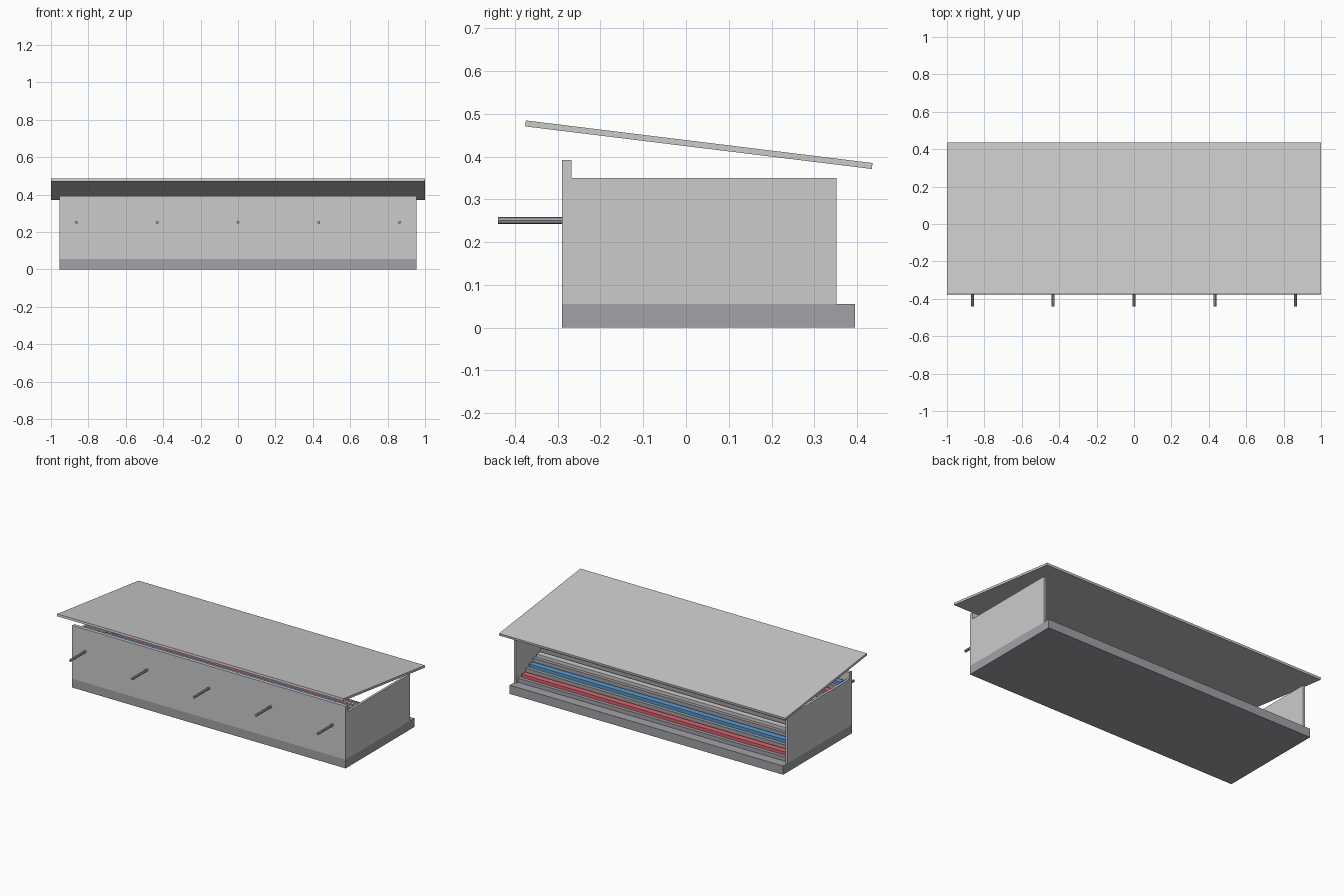
import bpy, math

if "Cube" in bpy.data.objects:
    bpy.data.objects.remove(bpy.data.objects["Cube"])


def material(name, rgb):
    m = bpy.data.materials.new(name)
    m.diffuse_color = (*rgb, 1)
    m.use_nodes = True
    m.node_tree.nodes["Principled BSDF"].inputs["Base Color"].default_value = m.diffuse_color
    return m


def box(name, x, y, z, mat=None):
    """Box from (min, max) pairs."""
    bpy.ops.mesh.primitive_cube_add(size=1)
    o = bpy.context.object
    o.name = name
    o.location = [(a + b) / 2 for a, b in (x, y, z)]
    o.scale = [b - a for a, b in (x, y, z)]
    bpy.ops.object.transform_apply(location=False, rotation=False, scale=True)
    if mat:
        o.data.materials.append(mat)
    return o


concrete = material("concrete", (0.36, 0.36, 0.39))
steel = material("steel", (0.4, 0.4, 0.42))
seat_mats = [material("seat_red", (0.7, 0.13, 0.16)),
             material("seat_blue", (0.1, 0.32, 0.62)),
             material("seat_white", (0.75, 0.75, 0.77))]

HALF = 0.955      # half width of the stand
WALL = 0.015      # side wall thickness
BACK = -0.268     # inner face of the rear wall
INNER = HALF - WALL

# Base slab and rear wall
box("base", (-HALF, HALF), (-0.29, 0.395), (0, 0.055), concrete)
box("rear_wall", (-HALF, HALF), (-0.29, BACK), (0.055, 0.392))

# Side walls
for side, name in ((-1, "left"), (1, "right")):
    xs = sorted((side * INNER, side * HALF))
    box(f"{name}_side_wall", xs, (BACK, 0.352), (0.055, 0.35))

# Stepped tiers, each with a bench in repeating colours
ROWS, DEPTH, RISE = 8, 0.075, 0.035
for i in range(ROWS):
    front = 0.335 - DEPTH * i
    rear = BACK if i == ROWS - 1 else front - DEPTH
    top = 0.08 + RISE * i
    box(f"tier_{i + 1}", (-INNER, INNER), (rear, front), (0.055, top), concrete)
    box(f"bench_{i + 1}", (-INNER + 0.01, INNER - 0.01),
        (front - 0.06, front - 0.022), (top, top + 0.02), seat_mats[i % 3])

# Sloping roof panel
roof = box("roof", (-1, 1), (-0.4085, 0.4085), (-0.007, 0.007))
roof.location = (0, 0.03, 0.428)
roof.rotation_euler.x = -math.radians(7)

# Rods projecting from the rear wall
for i in range(5):
    bpy.ops.mesh.primitive_cylinder_add(
        vertices=8, radius=0.008, depth=0.16,
        location=((i - 2) * 0.432, -0.36, 0.251),
        rotation=(math.pi / 2, 0, math.pi))
    rod = bpy.context.object
    rod.name = f"rear_rod_{i + 1}"
    rod.data.materials.append(steel)
